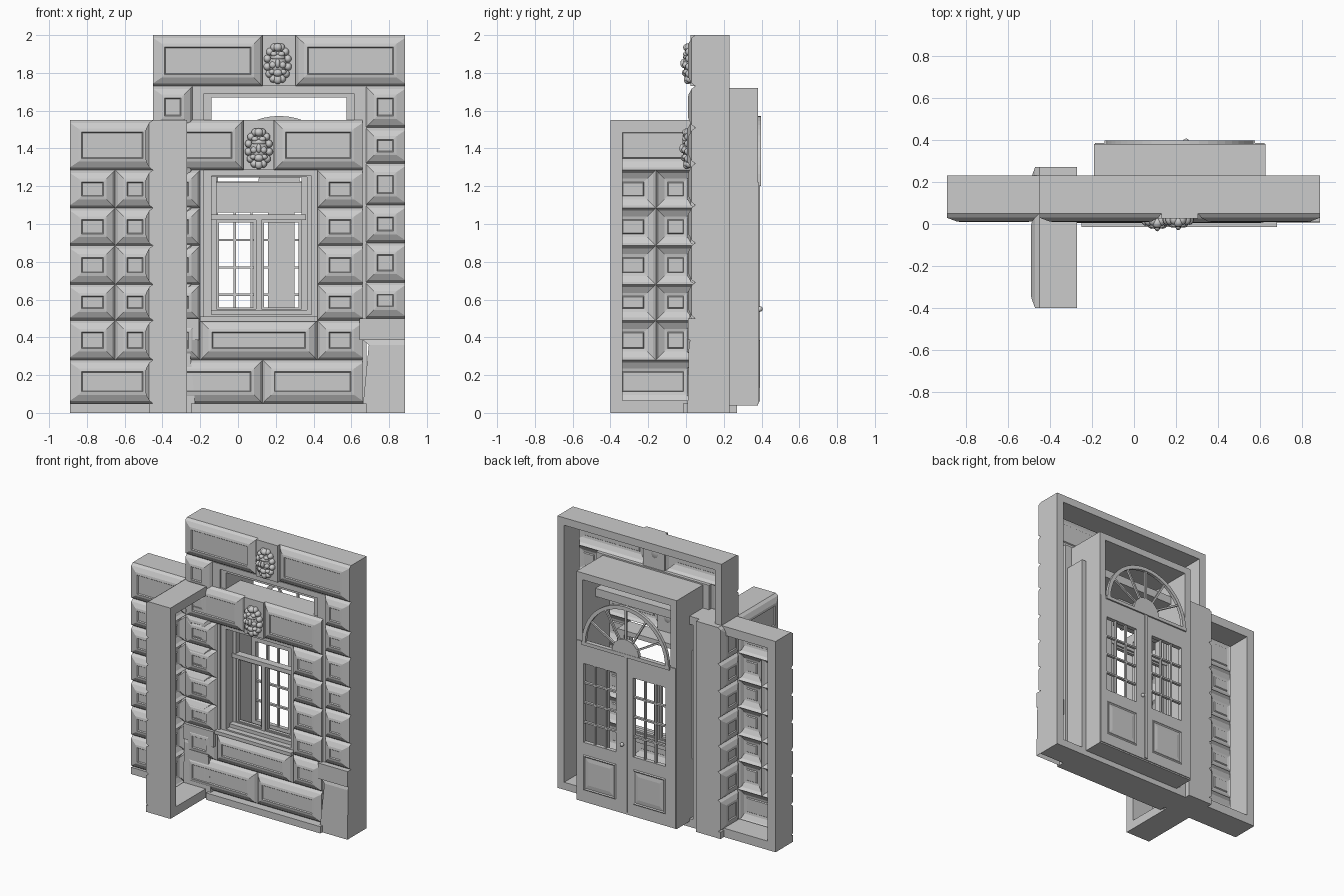
import bpy, bmesh, math
from mathutils import Matrix, Vector

if "Cube" in bpy.data.objects:
    bpy.data.objects.remove(bpy.data.objects["Cube"])


def finish(name, bm, smooth=False):
    me = bpy.data.meshes.new(name)
    bm.to_mesh(me)
    bm.free()
    ob = bpy.data.objects.new(name, me)
    bpy.context.collection.objects.link(ob)
    if smooth:
        for p in me.polygons:
            p.use_smooth = True
    return ob


def boxes(name, items, M=Matrix()):
    # each item: x0, x1, y0, y1, z0, z1
    bm = bmesh.new()
    for a, b, c, d, e, f in items:
        T = Matrix.Translation(((a + b) / 2, (c + d) / 2, (e + f) / 2))
        bmesh.ops.create_cube(bm, size=1, matrix=M @ T @ Matrix.Diagonal((b - a, d - c, f - e, 1)))
    bmesh.ops.recalc_face_normals(bm, faces=bm.faces)
    return finish(name, bm)


def border(x0, x1, z0, z1, y0, y1, t):
    # four bars of a rectangular frame
    return [(x0, x0 + t, y0, y1, z0, z1), (x1 - t, x1, y0, y1, z0, z1),
            (x0 + t, x1 - t, y0, y1, z0, z0 + t), (x0 + t, x1 - t, y0, y1, z1 - t, z1)]


RINGS = [(0, 0), (.014, .02), (.045, .037), (.062, .04), (.067, .033)]


def bricks(name, items, M, rings=RINGS):
    # rusticated stone shells; each item: u0, u1, z0, z1, flush left, flush right
    bm = bmesh.new()
    for u0, u1, z0, z1, fl, fr in items:
        loops = []
        for i, (s, d) in enumerate(rings):
            a = 0 if fl and i < 2 else s
            b = 0 if fr and i < 2 else s
            pts = [(u0 + a, z0 + s), (u1 - b, z0 + s), (u1 - b, z1 - s), (u0 + a, z1 - s)]
            loops.append([bm.verts.new(M @ Vector((u, d, z))) for u, z in pts])
        for lo, hi in zip(loops, loops[1:]):
            for k in range(4):
                n = (k + 1) % 4
                bm.faces.new((lo[k], lo[n], hi[n], hi[k]))
        bm.faces.new(loops[-1])
    if M.determinant() > 0:
        bmesh.ops.reverse_faces(bm, faces=bm.faces)
    return finish(name, bm)


def courses(zs, cuts, ends):
    # split every course at the given positions
    return [(a, b, z0, z1, a == ends[0], b == ends[1])
            for z0, z1 in zip(zs, zs[1:]) for a, b in cuts]


def carved_head(name, x, y, z):
    # mask ornament: face, brow, nose, cheeks, jaw and curled mane
    bm = bmesh.new()
    blobs = [(0, 0, 0, .05, .045, .075), (0, -.042, 0, .013, .018, .025), (0, -.03, .033, .04, .015, .014),
             (0, -.03, -.05, .026, .022, .02), (0, -.02, -.085, .022, .022, .025), (0, -.02, .085, .025, .025, .022)]
    for s in (-1, 1):
        blobs += [(s * .026, -.032, -.008, .018, .016, .018), (s * .03, -.028, -.045, .017, .018, .014),
                  (s * .02, -.03, .05, .018, .016, .014)]
        for i in range(6):
            t = math.radians(-65 + i * 27)
            blobs.append((s * .056 * math.cos(t), -.008, .09 * math.sin(t), .02, .026, .021))
    for a, b, c, r, p, q in blobs:
        T = Matrix.Translation((x + a, y + b, z + c)) @ Matrix.Diagonal((r, p, q, 1))
        bmesh.ops.create_uvsphere(bm, u_segments=14, v_segments=9, radius=1, matrix=T)
    return finish(name, bm, True)


def half_ring(name, cx, cz, r0, r1, y0, y1, n=24):
    bm = bmesh.new()
    prev = None
    for i in range(n + 1):
        t = math.pi * i / n
        c, s = math.cos(t), math.sin(t)
        cur = [bm.verts.new((cx + r * c, y, cz + r * s)) for r, y in ((r0, y0), (r1, y0), (r1, y1), (r0, y1))]
        if prev:
            for k in range(4):
                bm.faces.new((prev[k], prev[k - 1], cur[k - 1], cur[k]))
        if i in (0, n):
            bm.faces.new(cur)
        prev = cur
    bmesh.ops.recalc_face_normals(bm, faces=bm.faces)
    return finish(name, bm)


def facing_front(x, y):
    return Matrix(((1, 0, 0, x), (0, -1, 0, y), (0, 0, 1, 0), (0, 0, 0, 1)))


# plain wall panel, used once facing front and once facing left
FRONT = facing_front(-.89, .05)
SIDE = Matrix(((0, -1, 0, -.45), (1, 0, 0, -.40), (0, 0, 1, 0), (0, 0, 0, 1)))
Z = [.05, .28, .49, .68, .885, 1.085, 1.285, 1.55]
long_cuts = [(0, .45), (.45, .67)]
short_cuts = [(0, .24), (.24, .45), (.45, .67)]
for label, M in (("plain_wall", FRONT), ("side_wall", SIDE)):
    stones = courses(Z[:2], long_cuts, (0, .67)) + courses(Z[1:7], short_cuts, (0, .67)) \
        + courses(Z[6:], long_cuts, (0, .67))
    bricks(label + "_stones", stones, M)
    boxes(label + "_frame", border(0, .67, 0, 1.55, -.18, 0, .065) + [(0, .67, -.005, .02, 0, .05)], M)

# window wall
L, R = -.44, .66
M = facing_front(0, .045)
stones = courses(Z[:2], [(L, .13), (.13, R)], (L, R)) + courses(Z[1:3], [(L, -.2), (-.2, .42), (.42, R)], (L, R)) \
    + courses(Z[2:7], [(L, -.2), (.42, R)], (L, R)) + courses(Z[6:], [(L, .03), (.19, R)], (L, R))
bricks("window_wall_stones", stones, M)
boxes("window_wall_frame", border(L, R, 0, 1.55, .045, .23, .06))
boxes("window_keystone", [(.03, .19, .025, .06, 1.285, 1.55)])
carved_head("window_mask", .11, .025, 1.4)

# window reveal, sill and casements
boxes("window_reveal", border(-.2, .42, .49, 1.285, .06, .2, .03) + border(-.17, .39, .52, 1.275, .1, .2, .025))
boxes("window_sill", [(-.2, .42, .015, .12, .485, .51)])
boxes("window_frame", border(-.15, .37, .515, 1.28, .14, .18, .035)
      + [(-.14, .36, .13, .185, 1.02, 1.05), (.095, .125, .135, .18, .52, 1.03)])
boxes("window_casements", border(-.118, .1, .54, 1.025, .148, .172, .018) + border(.12, .338, .54, 1.025, .148, .172, .018))

# door wall
L, R, C = -.45, .885, .2175
M = facing_front(0, .05)
DZ = [.5, .69, .9, 1.1, 1.32, 1.51, 1.73]
stones = courses(DZ, [(L, -.24), (.675, R)], (L, R)) + courses([1.73, 2.0], [(L, .13), (.305, R)], (L, R))
bricks("door_wall_stones", stones, M)
boxes("door_wall_frame", border(L, R, 0, 2, .05, .23, .055))
boxes("door_keystone", [(.13, .305, .025, .065, 1.73, 2)])
carved_head("door_mask", .21, .03, 1.85)
boxes("door_step", [(-.25, .68, -.015, .06, 0, .05)])

# plinth blocks on both sides of the door
for side, s in (("right", 1), ("left", -1)):
    x0, x1 = sorted((C + s * .425, C + s * .6675))
    boxes("plinth_cap_" + side, [(x0, x1, .01, .06, .385, .5)])
    bm = bmesh.new()
    vs = []
    for z, inner, y in ((0, .44, .008), (.36, .475, .015), (.385, .445, .022)):
        vs.append([bm.verts.new((C + s * u, d, z)) for u, d in ((inner, .06), (inner, y), (.6675, y), (.6675, .06))])
    for a, b in zip(vs, vs[1:]):
        for k in range(3):
            bm.faces.new((a[k], a[k + 1], b[k + 1], b[k]))
    if s < 0:
        bmesh.ops.reverse_faces(bm, faces=bm.faces)
    finish("plinth_block_" + side, bm)

# deep door surround
boxes("door_surround", [(-.19, -.14, .06, .38, .05, 1.72), (.575, .625, .06, .38, .05, 1.72),
                        (-.14, .575, .06, .38, 1.67, 1.72), (-.19, .625, .06, .38, .04, .06),
                        (-.24, -.18, .045, .075, .05, 1.73), (.615, .68, .045, .075, .05, 1.73),
                        (-.18, .615, .045, .075, 1.69, 1.73)])

# two door leaves with glazing bars and lower panels
BACK = Matrix(((-1, 0, 0, 0), (0, 1, 0, .385), (0, 0, 1, 0), (0, 0, 0, 1)))
panels = []
for side, x0, x1, g0, g1 in (("left", C, .62, .3, .565), ("right", -.185, C, -.105, .16)):
    y0, y1 = .355, .386
    parts = [(x0, g0, y0, y1, .05, 1.22), (g1, x1, y0, y1, .05, 1.22),
             (g0, g1, y0, y1, .05, .48), (g0, g1, y0, y1, 1.06, 1.22)]
    for i in (1, 2):
        x = g0 + (g1 - g0) * i / 3
        parts.append((x - .006, x + .006, .36, .38, .48, 1.06))
    for i in (1, 2, 3):
        z = .48 + .145 * i
        parts.append((g0, g1, .36, .38, z - .006, z + .006))
    boxes("door_leaf_" + side, parts)
    panels.append((-g1, -g0, .13, .39, False, False))
bricks("door_panels", panels, BACK, [(0, 0), (.008, .007), (.016, .002), (.045, .006)])
boxes("door_meeting_strip", [(C - .012, C + .012, .38, .393, .06, 1.2)])
bm = bmesh.new()
bmesh.ops.create_uvsphere(bm, u_segments=14, v_segments=8, radius=.014, matrix=Matrix.Translation((C + .03, .392, .55)))
finish("door_knob", bm, True)

# half-round fanlight
boxes("fanlight_rail", [(-.14, .575, .365, .397, 1.2, 1.225)])
half_ring("fanlight_rim", C, 1.22, .325, .352, .375, .397)
half_ring("fanlight_hub", C, 1.22, .004, .11, .372, .395)
bm = bmesh.new()
for i in range(1, 6):
    T = Matrix.Translation((C, .385, 1.22)) @ Matrix.Rotation(math.pi * i / 6, 4, 'Y') @ Matrix.Translation((-.22, 0, 0))
    bmesh.ops.create_cube(bm, size=1, matrix=T @ Matrix.Diagonal((.23, .016, .013, 1)))
finish("fanlight_spokes", bm)
